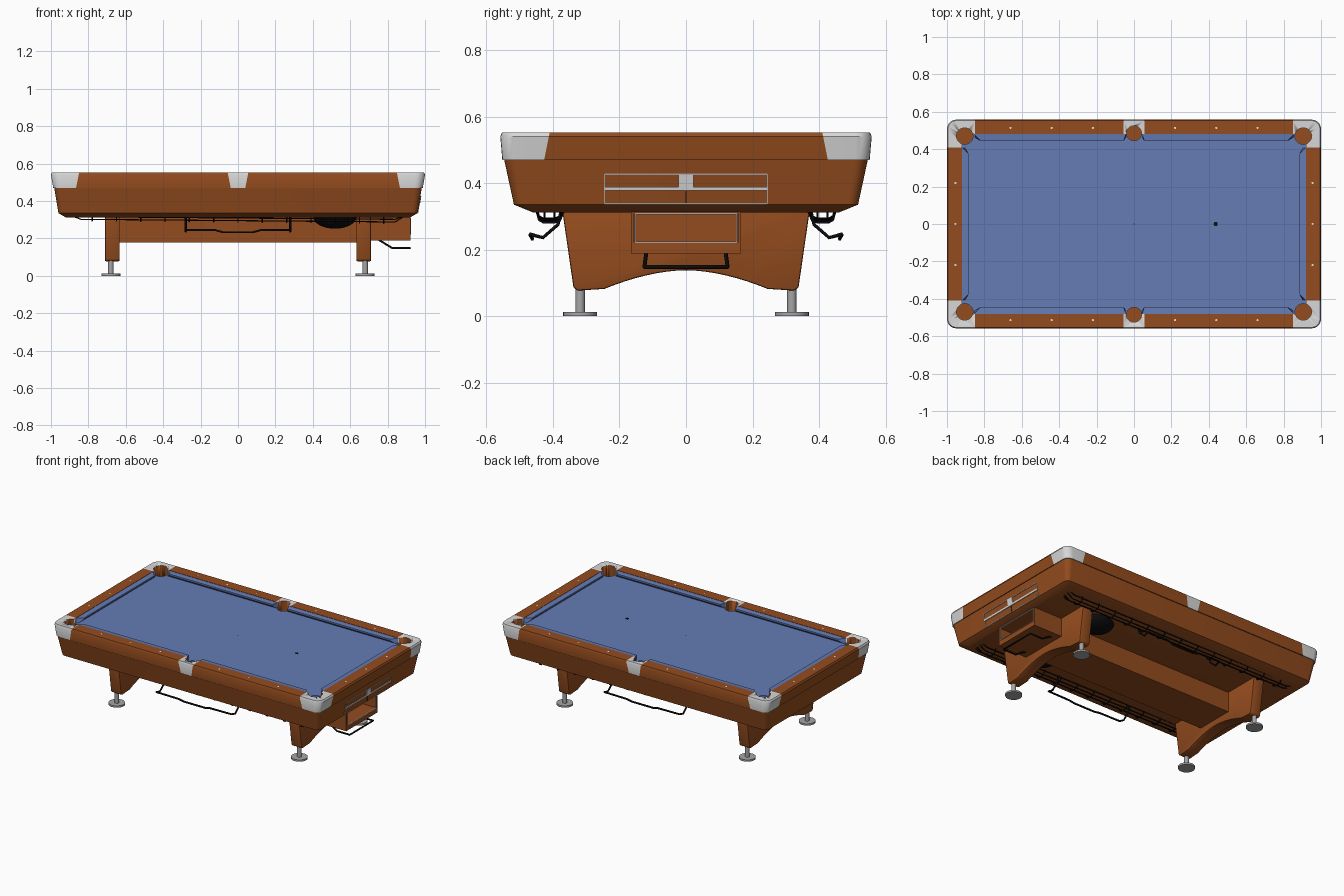
import bpy, bmesh, math
from mathutils import Vector, Matrix

if "Cube" in bpy.data.objects:
    bpy.data.objects.remove(bpy.data.objects["Cube"])


def mat(name, r, g, b):
    m = bpy.data.materials.new(name)
    m.diffuse_color = (r, g, b, 1)
    m.use_nodes = True
    m.node_tree.nodes["Principled BSDF"].inputs["Base Color"].default_value = m.diffuse_color
    return m


WOOD = mat("brown wood", 0.295, 0.072, 0.013)
CLOTH = mat("blue cloth", 0.128, 0.2, 0.46)
METAL = mat("light grey casting", 0.68, 0.68, 0.68)
STEEL = mat("grey steel", 0.38, 0.38, 0.38)
BLACK = mat("black", 0.004, 0.004, 0.004)
WHITE = mat("white inlay", 0.8, 0.78, 0.72)


def finish(name, bm, *mats, smooth=True, bevel=0):
    bmesh.ops.recalc_face_normals(bm, faces=bm.faces)
    me = bpy.data.meshes.new(name)
    bm.to_mesh(me)
    bm.free()
    ob = bpy.data.objects.new(name, me)
    bpy.context.collection.objects.link(ob)
    for m in mats:
        me.materials.append(m)
    bpy.ops.object.select_all(action='DESELECT')
    ob.select_set(True)
    bpy.context.view_layer.objects.active = ob
    if bevel:
        b = ob.modifiers.new("bevel", 'BEVEL')
        b.width, b.segments, b.limit_method = bevel, 2, 'ANGLE'
        bpy.ops.object.modifier_apply(modifier=b.name)
    if smooth:
        bpy.ops.object.shade_smooth_by_angle(angle=math.radians(35))
    return ob


def box(name, c, s, m, shear=0):
    bm = bmesh.new()
    bmesh.ops.create_cube(bm, size=1)
    for v in bm.verts:
        x, y, z = (v.co[i] * s[i] for i in range(3))
        v.co = Vector(c) + Vector((x + shear * z, y, z))
    return finish(name, bm, m, smooth=False)


def add_cyl(bm, x, y, z0, z1, r, seg=32):
    bmesh.ops.create_cone(bm, cap_ends=True, segments=seg, radius1=r, radius2=r,
                          depth=z1 - z0, matrix=Matrix.Translation((x, y, (z0 + z1) / 2)))


def rounded(hx, hy, z, r, n=6):
    pts = []
    for k, (sx, sy) in enumerate([(1, 1), (-1, 1), (-1, -1), (1, -1)]):
        for i in range(n + 1):
            a = (k + i / n) * math.pi / 2
            pts.append((sx * (hx - r) + r * math.cos(a), sy * (hy - r) + r * math.sin(a), z))
    return pts


def loft(sections, closed):
    """Skin rounded rectangles; closed joins last to first, otherwise cap both ends."""
    bm = bmesh.new()
    rings = [[bm.verts.new(p) for p in rounded(*s)] for s in sections]
    n = len(rings[0])
    pairs = list(zip(rings, rings[1:])) + ([(rings[-1], rings[0])] if closed else [])
    for a, b in pairs:
        for i in range(n):
            bm.faces.new((a[i], a[(i + 1) % n], b[(i + 1) % n], b[i]))
    if not closed:
        bm.faces.new(rings[0])
        bm.faces.new(rings[-1])
    return bm


def prism(name, low, high, m, bevel=0):
    """Solid between two matching outlines."""
    bm = bmesh.new()
    a, b = [bm.verts.new(p) for p in low], [bm.verts.new(p) for p in high]
    bm.faces.new(a)
    bm.faces.new(b)
    for i in range(len(a)):
        j = (i + 1) % len(a)
        bm.faces.new((a[i], a[j], b[j], b[i]))
    return finish(name, bm, m, bevel=bevel)


def rods(name, paths, r, m):
    cu = bpy.data.curves.new(name, 'CURVE')
    cu.dimensions, cu.bevel_depth, cu.bevel_resolution = '3D', r, 1
    cu.use_fill_caps = True
    for path in paths:
        sp = cu.splines.new('POLY')
        sp.points.add(len(path) - 1)
        for p, co in zip(sp.points, path):
            p.co = (*co, 1)
    cu.materials.append(m)
    ob = bpy.data.objects.new(name, cu)
    bpy.context.collection.objects.link(ob)
    bpy.ops.object.select_all(action='DESELECT')
    ob.select_set(True)
    bpy.context.view_layer.objects.active = ob
    bpy.ops.object.convert(target='MESH')


# tapered cabinet
finish("cabinet", loft([(.92, .46, .312, .02), (.96, .517, .335, .03),
                        (.984, .548, .478, .04)], False), WOOD)

# rail ring, split by slanted cuts into wooden rails and metal pocket castings
bm = loft([(.988, .552, .47, .045), (1, .558, .54, .05), (.994, .553, .552, .045),
           (.92, .48, .552, .004), (.92, .48, .47, .004)], True)
for s in (1, -1):
    for co, no in (((s * .85, 0, .55), (s, 0, .2)), ((s * .055, 0, .55), (s, 0, -.2)),
                   ((0, s * .41, .55), (0, s, .2))):
        bmesh.ops.bisect_plane(bm, geom=bm.verts[:] + bm.edges[:] + bm.faces[:],
                               plane_co=co, plane_no=no)
for f in bm.faces:
    c = f.calc_center_median()
    metal = (abs(c.x) > .85 and abs(c.y) > .41) or (abs(c.x) < .03 and abs(c.y) > .4)
    f.material_index = 1 if metal else 0
rails = finish("rails_and_castings", bm, WOOD, METAL)

# playing bed
bm = bmesh.new()
bmesh.ops.create_cube(bm, size=1, matrix=Matrix.Translation((0, 0, .495))
                      @ Matrix.Diagonal((1.84, .96, .05, 1)))
bed = finish("cloth_bed", bm, CLOTH, smooth=False)

# pocket holes
bm = bmesh.new()
for sy in (1, -1):
    add_cyl(bm, 0, sy * .485, .44, .62, .04)
    for sx in (1, -1):
        add_cyl(bm, sx * .905, sy * .47, .44, .62, .044)
cutter = finish("pocket_cutter", bm)
cutter.hide_render = True
for ob in (rails, bed):
    bpy.context.view_layer.objects.active = ob
    mod = ob.modifiers.new("pockets", 'BOOLEAN')
    mod.operation, mod.object, mod.solver = 'DIFFERENCE', cutter, 'EXACT'
    bpy.ops.object.modifier_apply(modifier=mod.name)
bpy.data.objects.remove(cutter)


# cushions: back edge at the rail, nose towards the bed with an undercut
def cushion(name, back, nose, to3d):
    (b0, b1, bd), (n0, n1, nd) = back, nose

    def end(b, n):
        return [to3d(b, bd, .55), to3d(n, nd, .547), to3d(n, nd, .537),
                to3d(b, bd - .015, .518), to3d(b, bd, .518)]
    prism(name, end(b0, n0), end(b1, n1), CLOTH)


for s in (1, -1):
    for t in (1, -1):
        cushion("long_cushion", (.043, .855, .48), (.055, .82, .445),
                lambda u, d, z: (t * u, s * d, z))
    cushion("end_cushion", (-.41, .41, .92), (-.375, .375, .885),
            lambda u, d, z: (s * d, u, z))

# rail sights and bed spots
bm = bmesh.new()
for s in (1, -1):
    for x in (-.66, -.44, -.22, .22, .44, .66):
        add_cyl(bm, x, s * .514, .548, .5525, .006, 12)
    for y in (-.22, 0, .22):
        add_cyl(bm, s * .955, y, .548, .5525, .006, 12)
finish("rail_sights", bm, WHITE)
bm = bmesh.new()
add_cyl(bm, 0, 0, .518, .521, .004, 12)
add_cyl(bm, .437, 0, .518, .521, .011, 12)
finish("bed_spots", bm, BLACK)

# arched leg panels with levelling feet
arch = [(-.245 + .49 * i / 16, .138 - .056 * abs(i / 8 - 1) ** 1.8) for i in range(17)]
outline = [(-.372, .32), (-.338, .085), (-.325, .077)] + arch + [(.325, .077), (.338, .085), (.372, .32)]
for s in (1, -1):
    prism("leg_panel", [(s * .633, y, z) for y, z in outline],
          [(s * .711, y, z) for y, z in outline], WOOD, bevel=.006)
    for t in (1, -1):
        bm = bmesh.new()
        add_cyl(bm, s * .68, t * .318, .01, .09, .014, 20)
        add_cyl(bm, s * .68, t * .318, 0, .012, .051)
        finish("levelling_foot", bm, STEEL)

# centre beam and ball return box with an open end
box("centre_beam", (0, 0, .249), (1.28, .26, .142), WOOD)
bm = bmesh.new()
bmesh.ops.create_cube(bm, size=1, matrix=Matrix.Translation((.815, 0, .253))
                      @ Matrix.Diagonal((.215, .332, .13, 1)))
front = [f for f in bm.faces if f.calc_center_median().x > .9]
bmesh.ops.inset_region(bm, faces=front, thickness=.013)
for v in front[0].verts:
    v.co.z = .222 if v.co.z < .25 else .308
hole = bmesh.ops.extrude_face_region(bm, geom=front)
bmesh.ops.translate(bm, vec=(-.12, 0, 0), verts=[g for g in hole['geom'] if isinstance(g, bmesh.types.BMVert)])
bmesh.ops.delete(bm, geom=[f for f in front if f.is_valid], context='FACES_ONLY')
finish("ball_return_box", bm, WOOD, smooth=False)


def frame(name, x, hy, z0, z1, w, shear):
    zc = (z0 + z1) / 2
    for s, z in ((1, z1), (-1, z0)):
        box(name, (x + shear * (z - zc), 0, z), (.006, 2 * hy, w), STEEL, shear)
        box(name, (x, s * hy, zc), (.006, w, z1 - z0), STEEL, shear)


frame("return_frame", .9225, .152, .222, .308, .004, 0)

# score panel on the right end
frame("score_frame", .968, .245, .338, .426, .004, .168)
box("score_rail", (.969, 0, .383), (.008, .49, .011), METAL, .168)
box("score_plate", (.973, 0, .404), (.008, .044, .042), METAL, .168)
box("score_divider", (.963, 0, .358), (.006, .003, .04), BLACK, .168)

# black rack hanger under the return box
rods("rack_hanger", [[(.705, -.115, .215), (.74, -.118, .2), (.825, -.125, .148), (.92, -.125, .148),
                      (.92, .125, .148), (.825, .125, .148), (.74, .118, .2), (.705, .115, .215)]],
     .006, BLACK)

# cue hangers, sloping wire ball tracks and collecting bowls on both long sides
for s in (1, -1):
    half = [(.28, .375, .315), (.28, .385, .275), (.28, .43, .236), (.28, .468, .246),
            (.12, .468, .244), (.08, .462, .233)]
    path = [(-x, s * y, z) for x, y, z in half] + [(x, s * y, z) for x, y, z in reversed(half)]
    rods("cue_hanger", [path], .006, BLACK)
    tracks = [[(-.9, s * y, .325), (-.84, s * y, z + .014), (.84, s * y, z), (.9, s * y, .325)]
              for y, z in ((.375, .302), (.395, .288), (.425, .288), (.445, .302))]
    straps = [[(-.78 + .13 * i, s * y, z + .013 - .001 * i) for y, z in
               ((.368, .312), (.378, .288), (.395, .28), (.428, .28), (.442, .288), (.45, .318))]
              for i in range(13)]
    rods("ball_track", tracks + straps, .0035, BLACK)
    bm = bmesh.new()
    bmesh.ops.create_uvsphere(bm, u_segments=32, v_segments=16, radius=1,
                              matrix=Matrix.Translation((.518, s * .26, .314))
                              @ Matrix.Diagonal((.115, .1, .062, 1)))
    bmesh.ops.bisect_plane(bm, geom=bm.verts[:] + bm.edges[:] + bm.faces[:], plane_co=(0, 0, .316),
                           plane_no=(0, 0, 1), clear_outer=True)
    finish("collecting_bowl", bm, BLACK)
